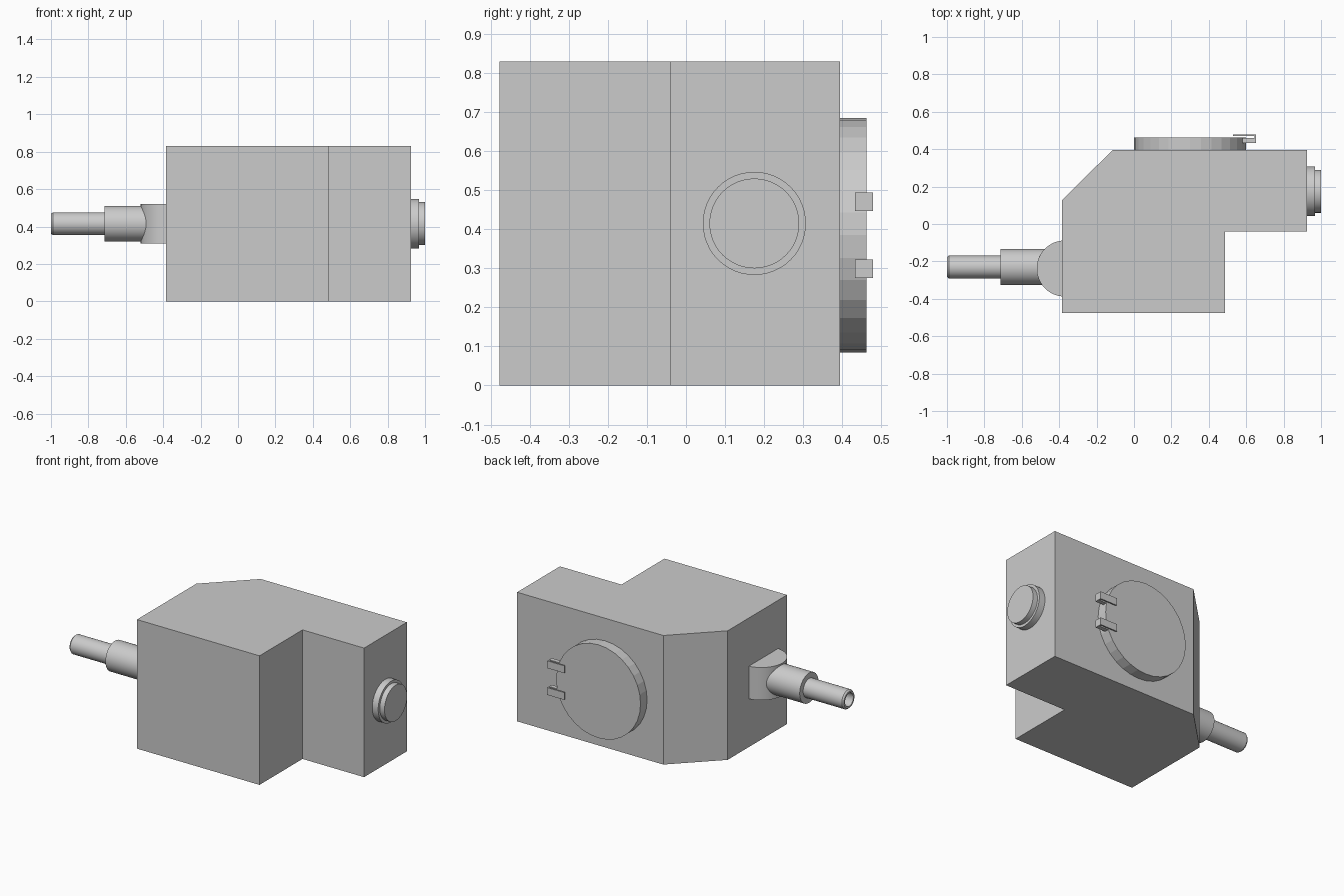
import bpy, bmesh, math
from mathutils import Matrix, Vector

if "Cube" in bpy.data.objects:
    bpy.data.objects.remove(bpy.data.objects["Cube"])


def finish(name, bm, smooth=False):
    bmesh.ops.recalc_face_normals(bm, faces=bm.faces[:])
    mesh = bpy.data.meshes.new(name)
    bm.to_mesh(mesh)
    bm.free()
    obj = bpy.data.objects.new(name, mesh)
    bpy.context.collection.objects.link(obj)
    if smooth:
        bpy.ops.object.select_all(action='DESELECT')
        obj.select_set(True)
        bpy.context.view_layer.objects.active = obj
        bpy.ops.object.shade_smooth_by_angle(angle=math.radians(30))
    return obj


def extrude_z(name, outline, z0, z1, smooth=False):
    bm = bmesh.new()
    face = bm.faces.new([bm.verts.new((x, y, z0)) for x, y in outline])
    res = bmesh.ops.extrude_face_region(bm, geom=[face], use_keep_orig=True)
    top = [v for v in res["geom"] if isinstance(v, bmesh.types.BMVert)]
    bmesh.ops.translate(bm, verts=top, vec=(0, 0, z1 - z0))
    return finish(name, bm, smooth)


def turn_x(name, profile, cy, cz, sides=48):
    """Spin (x, radius) points around an axis parallel to x; ends are capped."""
    bm = bmesh.new()
    rings = []
    for x, r in profile:
        rings.append([bm.verts.new((x, cy + r * math.cos(a), cz + r * math.sin(a)))
                      for a in (2 * math.pi * i / sides for i in range(sides))])
    for a, b in zip(rings, rings[1:]):
        for i in range(sides):
            j = (i + 1) % sides
            bm.faces.new((a[i], a[j], b[j], b[i]))
    bm.faces.new(rings[0])
    bm.faces.new(rings[-1])
    return finish(name, bm, True)


# Main housing with clipped rear corner and stepped front
extrude_z("housing", [(-0.385, -0.477), (0.487, -0.477), (0.487, -0.04), (0.925, -0.04),
                      (0.925, 0.395), (-0.115, 0.395), (-0.385, 0.127)], 0, 0.83)

# Rounded knuckle on the left side
arc = [(-0.37 - 0.15 * math.sin(a), -0.238 + 0.15 * math.cos(a))
       for a in (math.pi * i / 32 for i in range(33))]
extrude_z("knuckle", arc, 0.31, 0.52, True)

# Collar and hollow rod
turn_x("collar", [(-0.715, 0.096), (-0.39, 0.096)], -0.23, 0.415)
turn_x("hollow_rod", [(-0.80, 0.042), (-1.0, 0.042), (-1.0, 0.053), (-0.99, 0.061),
                      (-0.70, 0.061)], -0.23, 0.415)

# Stepped button on the right side
turn_x("button", [(0.92, 0.132), (0.967, 0.132), (0.967, 0.115), (1.0, 0.115)],
       0.175, 0.415)

# Round cover on the back
bm = bmesh.new()
bmesh.ops.create_cone(bm, cap_ends=True, segments=32, radius1=0.3, radius2=0.3, depth=0.07,
                      matrix=Matrix.Translation(Vector((0.3, 0.427, 0.385)))
                      @ Matrix.Rotation(math.pi / 2, 4, 'X'))
finish("back_cover", bm)

# Two folded clips at the edge of the cover
clip = [(0.53, 0.479), (0.652, 0.479), (0.652, 0.433), (0.58, 0.433),
        (0.58, 0.46), (0.643, 0.46), (0.643, 0.471), (0.53, 0.471)]
for name, z in (("lower_clip", 0.275), ("upper_clip", 0.447)):
    extrude_z(name, clip, z, z + 0.047)
